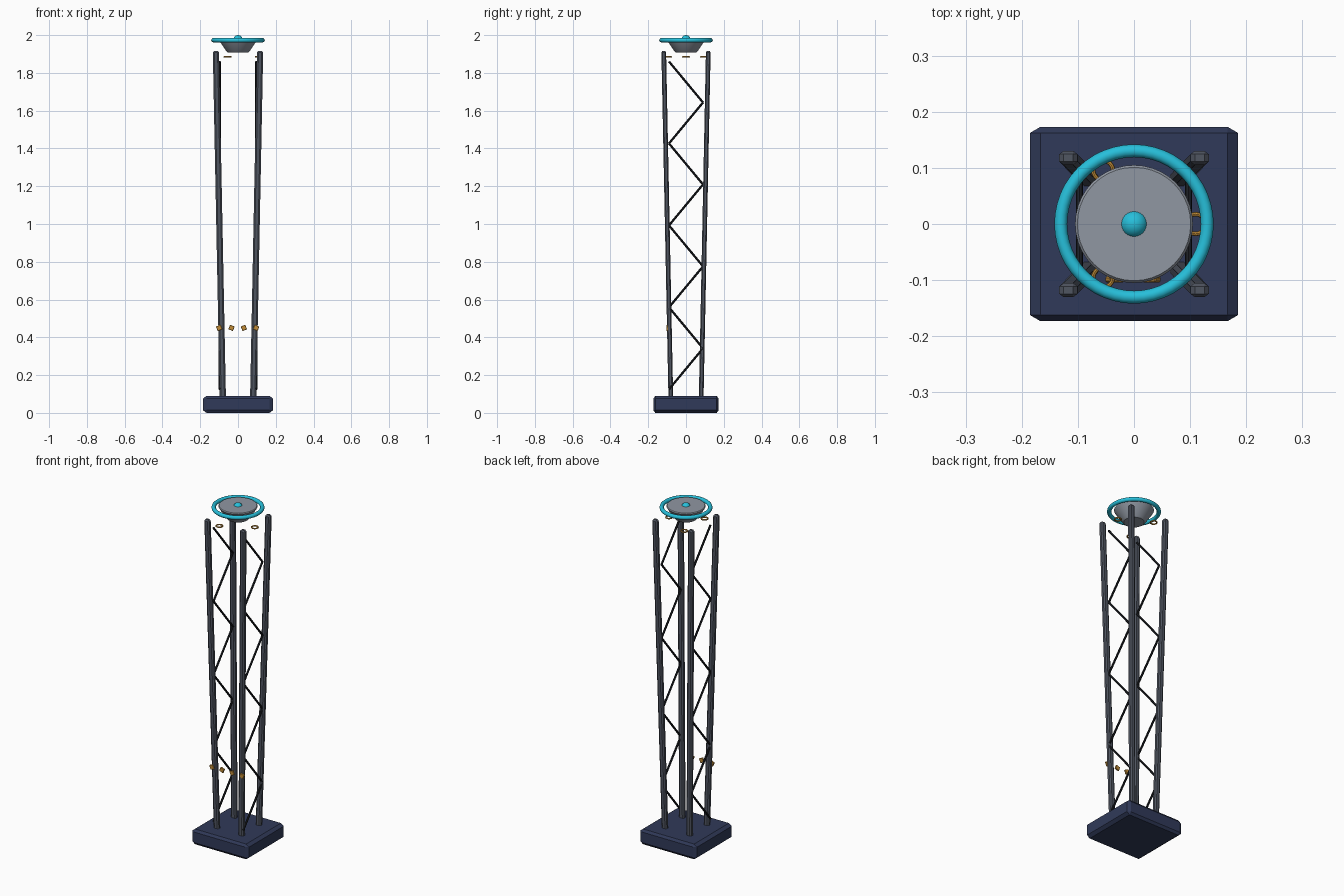
import bpy, bmesh, math
from mathutils import Vector, Matrix

if "Cube" in bpy.data.objects:
    bpy.data.objects.remove(bpy.data.objects["Cube"])


def material(name, rgb):
    m = bpy.data.materials.new(name)
    m.diffuse_color = (*rgb, 1)
    m.use_nodes = True
    m.node_tree.nodes["Principled BSDF"].inputs["Base Color"].default_value = m.diffuse_color
    return m


NAVY = material("navy", (0.03, 0.042, 0.1))
STEEL = material("steel", (0.08, 0.092, 0.12))
BLACK = material("black", (0.012, 0.014, 0.018))
GREY = material("dish_grey", (0.28, 0.31, 0.36))
CYAN = material("cyan", (0.02, 0.52, 0.7))
AMBER = material("amber", (0.55, 0.27, 0.04))


def finish(obj, name, mat, smooth=False):
    obj.name = name
    obj.data.materials.append(mat)
    if smooth:
        bpy.ops.object.select_all(action='DESELECT')
        obj.select_set(True)
        bpy.context.view_layer.objects.active = obj
        bpy.ops.object.shade_smooth_by_angle(angle=math.radians(35))
    return obj


def from_bmesh(bm, name, mat, smooth=False):
    mesh = bpy.data.meshes.new(name)
    bm.to_mesh(mesh)
    bm.free()
    obj = bpy.data.objects.new(name, mesh)
    bpy.context.collection.objects.link(obj)
    return finish(obj, name, mat, smooth)


def box(name, size, chamfer, mat, matrix=Matrix()):
    """Chamfered box; chamfer is given per axis."""
    bm = bmesh.new()
    bmesh.ops.create_cube(bm, size=1)
    bmesh.ops.scale(bm, vec=[s / c for s, c in zip(size, chamfer)], verts=bm.verts)
    bmesh.ops.bevel(bm, geom=bm.edges[:], offset=1, segments=1, affect='EDGES')
    bmesh.ops.scale(bm, vec=chamfer, verts=bm.verts)
    bm.transform(matrix)
    return from_bmesh(bm, name, mat)


def torus(name, loc, major, minor, mat, segs=(48, 12)):
    bpy.ops.mesh.primitive_torus_add(location=loc, major_radius=major, minor_radius=minor,
                                     major_segments=segs[0], minor_segments=segs[1])
    return finish(bpy.context.object, name, mat, True)


def rod(bm, a, b, radius):
    d = b - a
    m = Matrix.Translation((a + b) / 2) @ d.to_track_quat('Z', 'Y').to_matrix().to_4x4()
    bmesh.ops.create_cone(bm, cap_ends=True, segments=8, radius1=radius,
                          radius2=radius, depth=d.length, matrix=m)


# Base block
box("base", (0.37, 0.346, 0.09), (0.018, 0.0105, 0.014), NAVY, Matrix.Translation((0, 0, 0.045)))

# Four legs splaying outwards towards the top (sheared boxes)
z0, z1 = 0.06, 1.917
for sx in (-1, 1):
    for sy in (-1, 1):
        shear = Matrix.Identity(4)
        shear[0][2] = sx * 0.037 / (z1 - z0)
        shear[1][2] = sy * 0.038 / (z1 - z0)
        place = Matrix.Translation((sx * 0.0985, sy * 0.099, (z0 + z1) / 2)) @ shear
        box(f"leg_{'right' if sx > 0 else 'left'}_{'back' if sy > 0 else 'front'}",
            (0.033, 0.025, z1 - z0), (0.008, 0.006, 0.008), STEEL, place)

# Zigzag lattice on the two sides
for sx, side in ((-1, "left"), (1, "right")):
    pts = [Vector((sx * 0.097, 0.09 if i % 2 else -0.09, 0.125 + i * 0.2169)) for i in range(9)]
    bm = bmesh.new()
    for a, b in zip(pts, pts[1:]):
        rod(bm, a, b, 0.006)
    from_bmesh(bm, f"lattice_{side}", BLACK, True)

# Amber marker tiles across the front
for i in range(4):
    m = Matrix.Translation((-0.1 + 0.0655 * i, -0.099, 0.45)) @ \
        Matrix.Rotation(math.radians(22 if i % 2 else -22), 4, 'Y')
    box(f"marker_{i + 1}", (0.026, 0.01, 0.026), (0.002, 0.002, 0.002), AMBER, m)

# Dish bowl, lathed from a profile
profile = [(0, 1.908), (0.054, 1.908), (0.061, 1.913), (0.102, 1.975),
           (0.105, 1.981), (0.101, 1.986), (0, 1.986)]
bm = bmesh.new()
vs = [bm.verts.new((r, 0, z)) for r, z in profile]
es = [bm.edges.new(p) for p in zip(vs, vs[1:])]
bmesh.ops.spin(bm, geom=vs + es, cent=(0, 0, 0), axis=(0, 0, 1),
               angle=math.tau, steps=40, use_duplicate=False)
bmesh.ops.remove_doubles(bm, verts=bm.verts, dist=1e-5)
bmesh.ops.recalc_face_normals(bm, faces=bm.faces)
from_bmesh(bm, "dish", GREY, True)

# Glowing rim and centre dome
torus("dish_rim", (0, 0, 1.973), 0.1305, 0.0115, CYAN)
bpy.ops.mesh.primitive_uv_sphere_add(segments=24, ring_count=12, radius=0.025, location=(0, 0, 1.975))
finish(bpy.context.object, "centre_dome", CYAN, True)

# Three small rings under the dish
for i in range(3):
    a = i * math.tau / 3
    torus(f"small_ring_{i + 1}", (0.11 * math.cos(a), 0.11 * math.sin(a), 1.885),
          0.0175, 0.004, AMBER, (24, 8))
